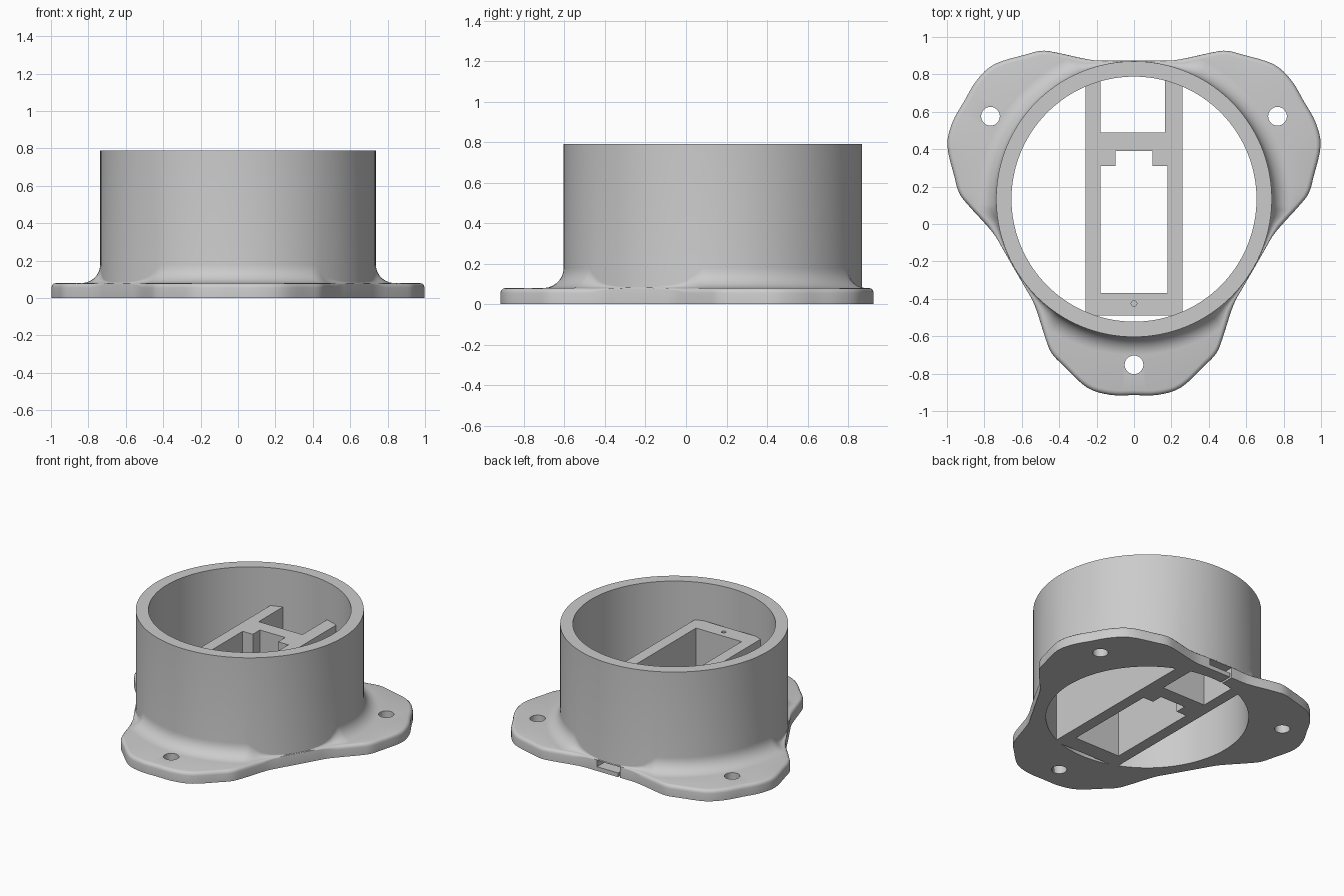
import bpy, bmesh, math
from mathutils import Vector

cube = bpy.data.objects.get("Cube")
if cube:
    bpy.data.objects.remove(cube, do_unlink=True)

CY = 0.133                    # tube centre on y
OUTER, INNER = 0.737, 0.655   # tube radii
TOP, PLATE, FRAME = 0.79, 0.08, 0.52

grey = bpy.data.materials.new("light_grey")
grey.use_nodes = True
colour = (0.6, 0.6, 0.6, 1)
grey.diffuse_color = colour
grey.node_tree.nodes["Principled BSDF"].inputs["Base Color"].default_value = colour


def finish(name, bm):
    bmesh.ops.recalc_face_normals(bm, faces=bm.faces)
    mesh = bpy.data.meshes.new(name)
    bm.to_mesh(mesh)
    bm.free()
    obj = bpy.data.objects.new(name, mesh)
    bpy.context.collection.objects.link(obj)
    mesh.materials.append(grey)
    return obj


def box(name, x, y, z):
    bm = bmesh.new()
    bmesh.ops.create_cube(bm, size=1)
    for v in bm.verts:
        v.co = Vector([lo + (c + 0.5) * (hi - lo) for c, (lo, hi) in zip(v.co, (x, y, z))])
    return finish(name, bm)


def rod(name, x, y, z, radius):
    bm = bmesh.new()
    bmesh.ops.create_cone(bm, cap_ends=True, segments=32, radius1=radius, radius2=radius, depth=0.3)
    bmesh.ops.translate(bm, verts=bm.verts, vec=(x, y, z))
    return finish(name, bm)


def select(obj):
    bpy.ops.object.select_all(action='DESELECT')
    obj.select_set(True)
    bpy.context.view_layer.objects.active = obj


def cut(obj, cutter):
    cutter.hide_render = True
    mod = obj.modifiers.new("cut", 'BOOLEAN')
    mod.operation, mod.solver, mod.object = 'DIFFERENCE', 'EXACT', cutter
    select(obj)
    bpy.ops.object.modifier_apply(modifier=mod.name)
    bpy.data.objects.remove(cutter, do_unlink=True)


# Flange outline: half a lobe in polar form, mirrored and repeated three times
half = [(0, 1.048), (7, 1.054), (14, 1.038), (23, 0.967), (28, 0.935),
        (32, 0.888), (43, 0.778), (51, 0.75), (60, 0.741)]
lobe = [(-a, r) for a, r in half[-2:0:-1]] + half
ctrl = []
for k in range(3):
    for a, r in lobe:
        t = math.radians(a - 90 + 120 * k)
        ctrl.append(Vector((r * math.cos(t), r * math.sin(t))))
outline = []
n = len(ctrl)
for i in range(n):
    p0, p1, p2, p3 = (ctrl[(i + j) % n] for j in (-1, 0, 1, 2))
    for s in range(4):
        t = s / 4
        outline.append(0.5 * (2 * p1 + (p2 - p0) * t + (2 * p0 - 5 * p1 + 4 * p2 - p3) * t ** 2
                              + (3 * p1 - p0 - 3 * p2 + p3) * t ** 3))


def section(R):
    """Radial section: flat plate with soft rim, fillet, tube wall."""
    rim = min(0.025, (R - OUTER) * 0.4)
    fillet = min(0.1, R - rim - OUTER)
    pts = [(INNER, 0), (R, 0)]
    for k in range(4):
        a = k * math.pi / 6
        pts.append((R - rim + rim * math.cos(a), PLATE - rim + rim * math.sin(a)))
    for k in range(8):
        a = (k + 0.2) / 7.2 * math.pi / 2
        pts.append((OUTER + fillet * (1 - math.sin(a)), PLATE + fillet * (1 - math.cos(a))))
    return pts + [(OUTER, TOP), (INNER, TOP)]


# Tube and flange as one swept body
bm = bmesh.new()
rings = []
for p in outline:
    d = p.normalized()
    rings.append([bm.verts.new((d.x * r, d.y * r + CY, z)) for r, z in section(p.length)])
for i, a in enumerate(rings):
    b = rings[(i + 1) % len(rings)]
    for j in range(len(a)):
        k = (j + 1) % len(a)
        bm.faces.new((a[j], b[j], b[k], a[k]))
body = finish("tube_and_flange", bm)

# Screw holes through the lobes
for k in range(3):
    t = math.radians(-90 + 120 * k)
    cut(body, rod("screw_hole", 0.886 * math.cos(t), CY + 0.886 * math.sin(t), 0.05, 0.05))

# Cable slot with a narrow slit at the back
cut(body, box("cable_slot", (-0.09, 0.09), (0.7, 1), (0.03, 0.075)))
cut(body, box("cable_slit", (-0.09, -0.075), (0.7, 1), (-0.05, 0.05)))

# Inner holder frame
frame = box("inner_frame", (-0.26, 0.26), (-0.49, 0.78), (0, FRAME))
cut(frame, box("front_bay", (-0.18, 0.18), (-0.37, 0.31), (-1, 1)))
cut(frame, box("bay_notch", (-0.1, 0.1), (0.2, 0.39), (-1, 1)))
cut(frame, box("rear_bay", (-0.18, 0.165), (0.49, 1), (-1, 1)))
cut(frame, rod("pilot_hole", 0, -0.425, FRAME, 0.015))

for obj in (body, frame):
    select(obj)
    bpy.ops.object.shade_smooth_by_angle(angle=math.radians(35))
